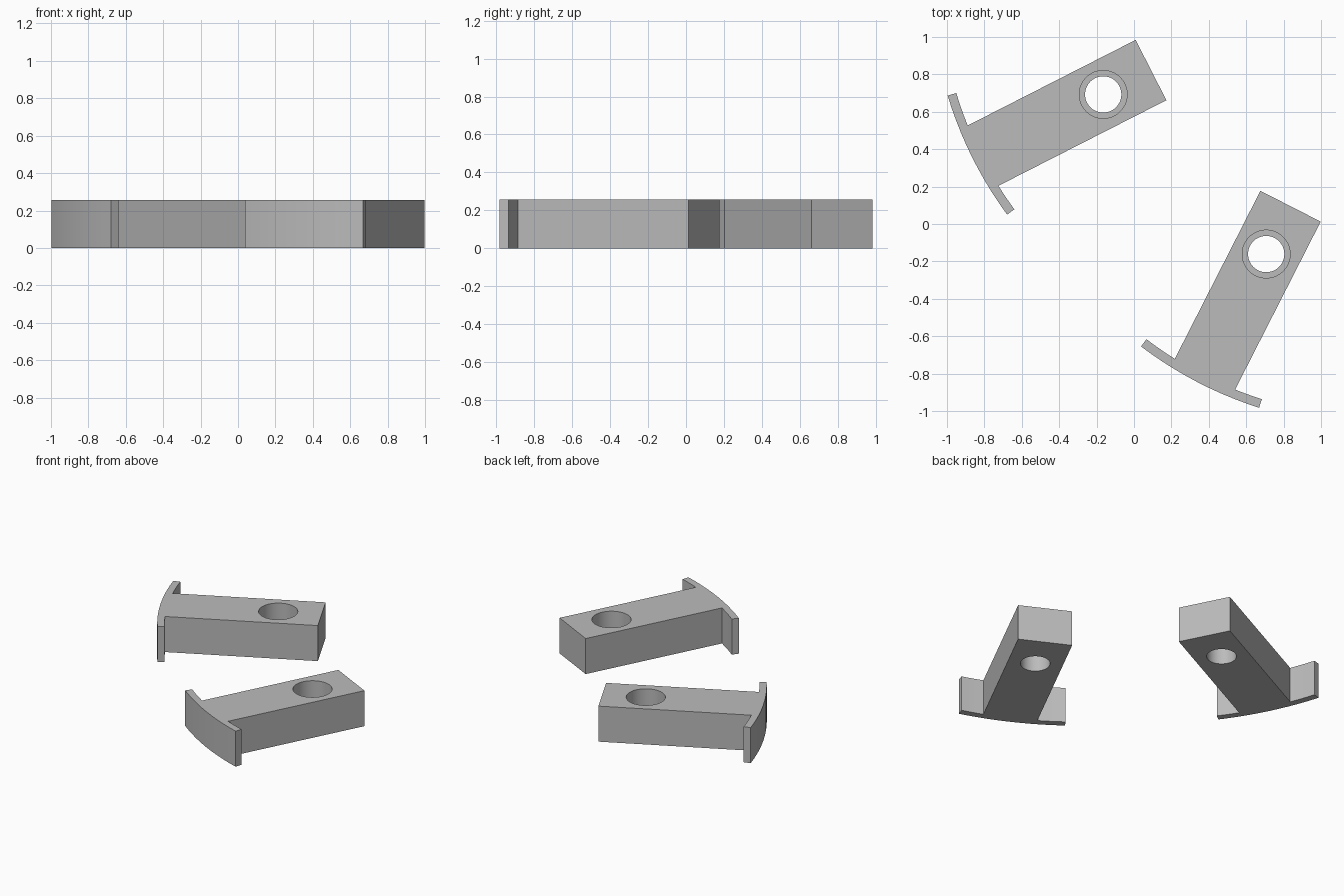
import bpy, bmesh
from math import cos, sin, asin, radians

cube = bpy.data.objects.get("Cube")
if cube:
    bpy.data.objects.remove(cube, do_unlink=True)

HEIGHT, HALF_WIDTH, HOLE_X = 0.256, 0.181, -0.287
ARC_X, OUTER_R, INNER_R = 1.036, 2.1, 2.052
LONG_TIP, SHORT_TIP = radians(10.2), radians(-9.3)

grey = bpy.data.materials.new("grey")
grey.use_nodes = True
grey.diffuse_color = (0.5, 0.5, 0.5, 1)
grey.node_tree.nodes["Principled BSDF"].inputs["Base Color"].default_value = (0.5, 0.5, 0.5, 1)


def arc(radius, start, end, steps):
    """Points along the curved flange, measured from the bar's axis."""
    angles = [start + (end - start) * i / steps for i in range(steps + 1)]
    return [(ARC_X - radius * cos(a), radius * sin(a)) for a in angles]


def make_bar():
    # Outline: bar end, short flange, curved back, long flange
    root = asin(HALF_WIDTH / INNER_R)
    outline = [(0, HALF_WIDTH)]
    outline += arc(INNER_R, root, LONG_TIP, 3)
    outline += arc(OUTER_R, LONG_TIP, SHORT_TIP, 10)
    outline += arc(INNER_R, SHORT_TIP, -root, 3)
    outline += [(0, -HALF_WIDTH)]
    bm = bmesh.new()
    face = bm.faces.new([bm.verts.new((x, y, 0)) for x, y in outline])
    top = bmesh.ops.extrude_face_region(bm, geom=[face])["geom"]
    bmesh.ops.translate(bm, vec=(0, 0, HEIGHT),
                        verts=[v for v in top if isinstance(v, bmesh.types.BMVert)])
    bmesh.ops.recalc_face_normals(bm, faces=bm.faces)
    mesh = bpy.data.meshes.new("flanged_bar")
    bm.to_mesh(mesh)
    bm.free()
    mesh.materials.append(grey)
    bar = bpy.data.objects.new("upper_flanged_bar", mesh)
    bpy.context.collection.objects.link(bar)
    return bar


def bore(bar, radius, bottom):
    """Cut a round hole from the given height up through the top."""
    depth = 0.5 - bottom
    bpy.ops.mesh.primitive_cylinder_add(vertices=64, radius=radius, depth=depth,
                                        location=(HOLE_X, 0, bottom + depth / 2))
    cutter = bpy.context.object
    cutter.name = "hole_cutter"
    cutter.hide_render = True
    cutter.data.materials.append(grey)
    mod = bar.modifiers.new("hole", "BOOLEAN")
    mod.operation, mod.solver, mod.object = "DIFFERENCE", "EXACT", cutter
    bpy.ops.object.select_all(action="DESELECT")
    bpy.context.view_layer.objects.active = bar
    bar.select_set(True)
    bpy.ops.object.modifier_apply(modifier=mod.name)
    bpy.data.objects.remove(cutter, do_unlink=True)


# Stepped hole: narrow below, wide above
bar = make_bar()
bore(bar, 0.097, -0.2)
bore(bar, 0.128, 0.13)
bpy.ops.object.shade_smooth_by_angle(angle=radians(20))

# Two identical bars, turned different ways
other = bar.copy()
other.data = bar.data.copy()
other.name = "lower_flanged_bar"
bpy.context.collection.objects.link(other)
for part, place, turn in ((bar, (0.091, 0.823, 0), 27), (other, (0.837, 0.095, 0), 63)):
    part.location = place
    part.rotation_euler.z = radians(turn)
